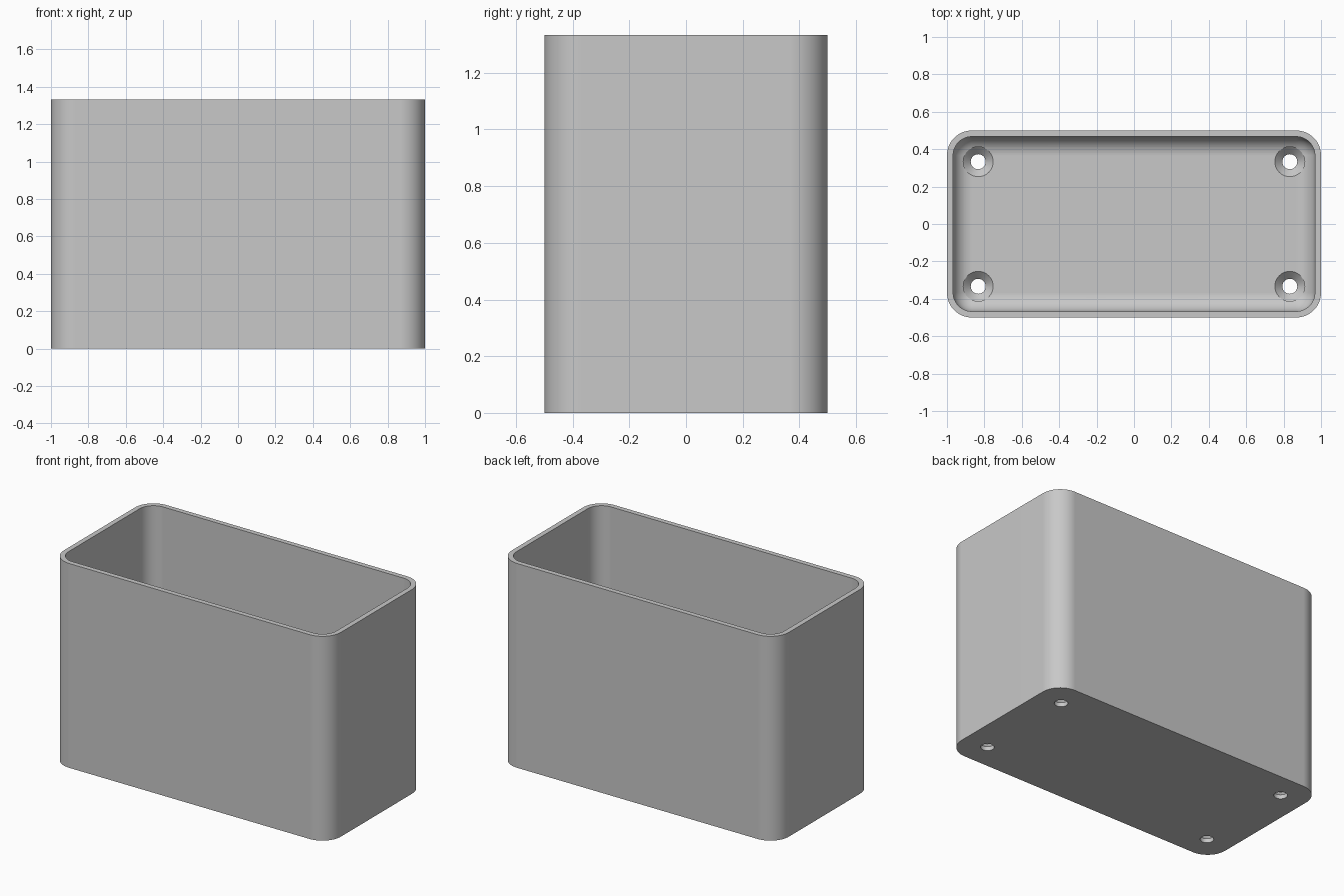
import bpy, bmesh
from math import sin, cos, pi, radians

cube = bpy.data.objects.get("Cube")
if cube:
    bpy.data.objects.remove(cube, do_unlink=True)

HALF_X, HALF_Y, HEIGHT = 1.0, 0.5, 1.333
CORNER, WALL, FLOOR, FILLET = 0.133, 0.033, 0.067, 0.1
SEG = 14

grey = bpy.data.materials.new("light grey")
grey.use_nodes = True
colour = (0.58, 0.58, 0.58, 1)
grey.diffuse_color = colour
grey.node_tree.nodes["Principled BSDF"].inputs["Base Color"].default_value = colour


def make_object(name, bm):
    bmesh.ops.remove_doubles(bm, verts=bm.verts, dist=0.0001)
    bmesh.ops.recalc_face_normals(bm, faces=bm.faces)
    mesh = bpy.data.meshes.new(name)
    bm.to_mesh(mesh)
    bm.free()
    mesh.materials.append(grey)
    obj = bpy.data.objects.new(name, mesh)
    bpy.context.collection.objects.link(obj)
    return obj


def rounded_ring(bm, inset, z):
    """Rounded rectangle of vertices, inset from the outer outline."""
    radius = max(CORNER - inset, 0)
    verts = []
    for q, (sx, sy) in enumerate([(1, 1), (-1, 1), (-1, -1), (1, -1)]):
        for i in range(SEG + 1):
            a = (q + i / SEG) * pi / 2
            verts.append(bm.verts.new((sx * (HALF_X - CORNER) + radius * cos(a),
                                       sy * (HALF_Y - CORNER) + radius * sin(a), z)))
    return verts


def skin(bm, rings):
    """Bridge successive rings and cap both ends."""
    for low, high in zip(rings, rings[1:]):
        n = len(low)
        for i in range(n):
            j = (i + 1) % n
            bm.faces.new((low[i], low[j], high[j], high[i]))
    bm.faces.new(rings[0])
    bm.faces.new(rings[-1])


# Open box: up the outside, over the rim, down the inside, round to the floor
bm = bmesh.new()
path = [(0, 0), (0, HEIGHT), (WALL, HEIGHT)]
for i in range(SEG + 1):
    a = i / SEG * pi / 2
    path.append((WALL + FILLET * (1 - cos(a)), FLOOR + FILLET * (1 - sin(a))))
skin(bm, [rounded_ring(bm, inset, z) for inset, z in path])
box = make_object("open_box", bm)

# Countersunk screw holes near the four corners of the floor
bm = bmesh.new()
profile = [(0.04, -0.05), (0.04, FLOOR - 0.04), (0.08, FLOOR), (0.08, FLOOR + 0.1)]
SIDES = 40
for x in (-0.833, 0.833):
    for y in (-0.333, 0.333):
        skin(bm, [[bm.verts.new((x + r * cos(2 * pi * i / SIDES),
                                 y + r * sin(2 * pi * i / SIDES), z))
                   for i in range(SIDES)] for r, z in profile])
cutter = make_object("screw_hole_cutter", bm)
cutter.hide_render = True

# Cut the holes and bake the result
cut = box.modifiers.new("screw_holes", 'BOOLEAN')
cut.operation = 'DIFFERENCE'
cut.solver = 'EXACT'
cut.object = cutter
bpy.ops.object.select_all(action='DESELECT')
bpy.context.view_layer.objects.active = box
box.select_set(True)
bpy.ops.object.modifier_apply(modifier=cut.name)
bpy.data.objects.remove(cutter, do_unlink=True)

# Smooth corners with crisp rims and flat walls
bpy.ops.object.shade_smooth_by_angle(angle=radians(30))
weighted = box.modifiers.new("flat_walls", 'WEIGHTED_NORMAL')
weighted.keep_sharp = True
